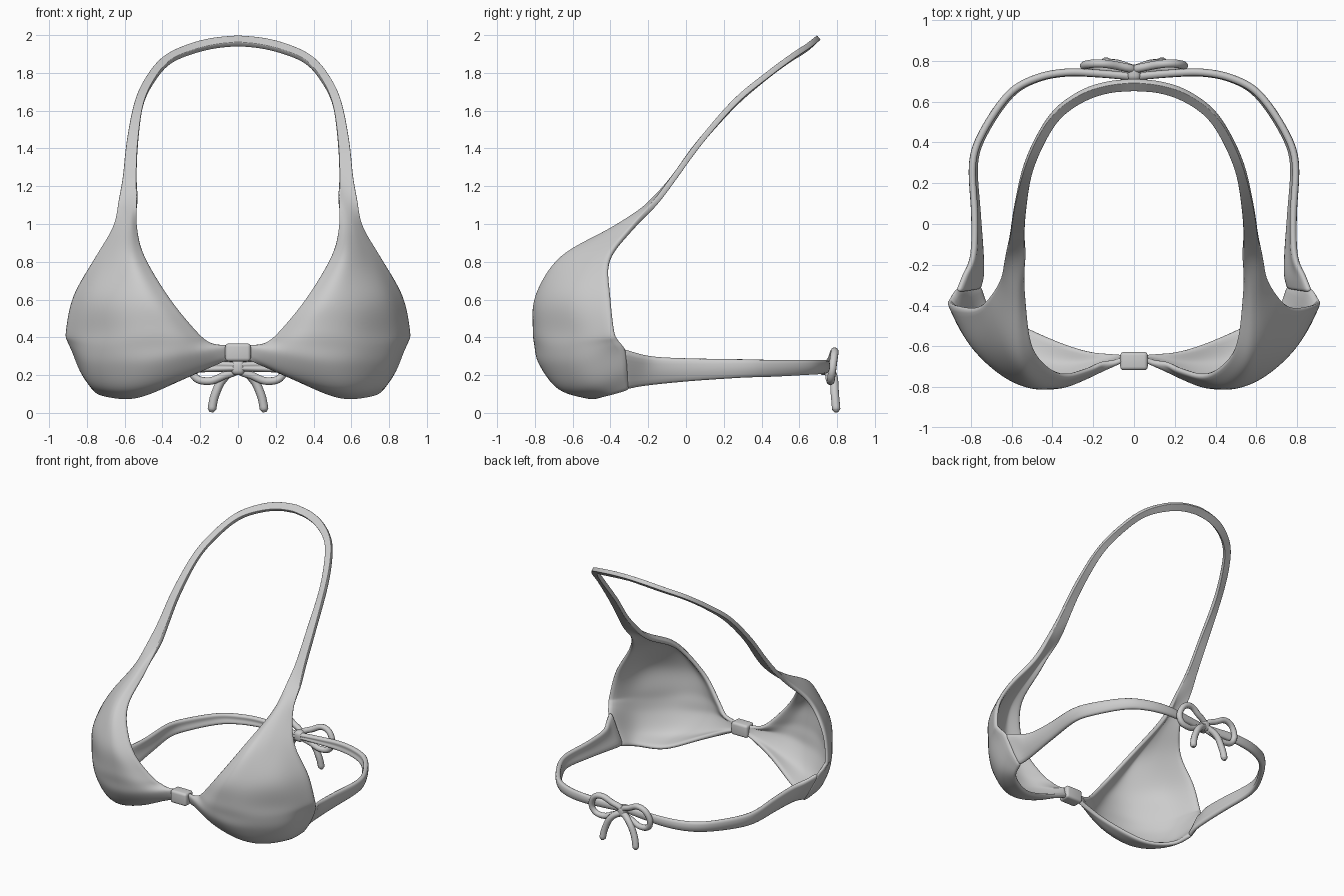
import bpy
from mathutils import Vector

if "Cube" in bpy.data.objects:
    bpy.data.objects.remove(bpy.data.objects["Cube"])


def spline(pts, n):
    """Smooth Catmull-Rom resampling through the points."""
    p = [Vector(q) for q in pts]
    p = [2 * p[0] - p[1]] + p + [2 * p[-1] - p[-2]]
    out = []
    for i in range(1, len(p) - 2):
        a, b, c, d = p[i - 1:i + 3]
        for k in range(n):
            t = k / n
            out.append(0.5 * (2 * b + (c - a) * t + (2 * a - 5 * b + 4 * c - d) * t ** 2
                              + (3 * b - a - 3 * c + d) * t ** 3))
    return out + [p[-2]]


def sheet(name, rows, nu, nv, thick):
    """Mirrored cloth sheet lofted through rows of points."""
    rows = [spline(r, nv) for r in rows]
    cols = [spline(c, nu) for c in zip(*rows)]
    w, h = len(cols), len(cols[0])
    verts = [cols[c][r] for r in range(h) for c in range(w)]
    faces = [(r * w + c, (r + 1) * w + c, (r + 1) * w + c + 1, r * w + c + 1)
             for r in range(h - 1) for c in range(w - 1)]
    me = bpy.data.meshes.new(name)
    me.from_pydata(verts, [], faces)
    me.polygons.foreach_set("use_smooth", [True] * len(faces))
    ob = bpy.data.objects.new(name, me)
    bpy.context.collection.objects.link(ob)
    m = ob.modifiers.new("mirror", 'MIRROR')
    m.use_clip = True
    s = ob.modifiers.new("thickness", 'SOLIDIFY')
    s.thickness, s.offset = thick, -1
    r = ob.modifiers.new("round", 'SUBSURF')
    r.levels = r.render_levels = 1
    return ob


def band(inner, outer, n):
    a, b = Vector(inner), Vector(outer)
    return [a.lerp(b, i / (n - 1)) for i in range(n)]


def cord(name, pts, radius, closed=False):
    cu = bpy.data.curves.new(name, 'CURVE')
    cu.dimensions = '3D'
    cu.bevel_depth, cu.bevel_resolution = radius, 3
    cu.use_fill_caps = True
    sp = cu.splines.new('BEZIER')
    sp.bezier_points.add(len(pts) - 1)
    for i, (bp, p) in enumerate(zip(sp.bezier_points, pts)):
        bp.co = p
        bp.handle_left_type = bp.handle_right_type = 'AUTO'
        if not closed and i == len(pts) - 1:
            bp.radius = 0.45
    sp.use_cyclic_u = closed
    sp.resolution_u = 6
    ob = bpy.data.objects.new(name, cu)
    bpy.context.collection.objects.link(ob)


def knot(name, loc, size, bevel):
    bpy.ops.mesh.primitive_cube_add(size=1, location=loc)
    ob = bpy.context.object
    ob.name = name
    ob.scale = size
    bpy.ops.object.transform_apply(location=False, rotation=False, scale=True)
    b = ob.modifiers.new("bevel", 'BEVEL')
    b.width, b.segments = bevel, 4
    bpy.ops.object.shade_smooth()


# Neck strap edges, from the nape down to the cup
neck = [((0, .65, 1.963), (0, .695, 2.0)), ((.12, .64, 1.95), (.13, .68, 1.988)),
        ((.24, .60, 1.92), (.255, .64, 1.957)), ((.355, .52, 1.87), (.385, .55, 1.897)),
        ((.435, .40, 1.78), (.475, .42, 1.80)), ((.50, .24, 1.64), (.545, .25, 1.66)),
        ((.53, .05, 1.43), (.59, .06, 1.44)), ((.537, -.08, 1.25), (.61, -.075, 1.255)),
        ((.535, -.20, 1.12), (.635, -.175, 1.12))]
# Cup cross rows, from neckline edge to side edge, down to the bottom rim
cup = [
    [(.53, -.35, .98), (.565, -.38, .99), (.60, -.37, .99), (.635, -.33, .99), (.665, -.29, .985)],
    [(.49, -.62, .83), (.56, -.665, .83), (.63, -.61, .83), (.70, -.51, .83), (.765, -.41, .82)],
    [(.35, -.75, .60), (.48, -.80, .62), (.63, -.745, .62), (.78, -.61, .62), (.88, -.405, .62)],
    [(.20, -.72, .42), (.38, -.81, .45), (.60, -.77, .44), (.81, -.585, .43), (.92, -.385, .43)],
    [(.13, -.685, .372), (.33, -.80, .36), (.60, -.76, .34), (.81, -.58, .345), (.91, -.36, .375)],
    [(.04, -.675, .36), (.32, -.78, .28), (.58, -.74, .24), (.80, -.56, .25), (.885, -.32, .325)],
    [(.04, -.675, .32), (.30, -.70, .185), (.56, -.66, .115), (.765, -.51, .14), (.84, -.31, .22)],
    [(.04, -.665, .282), (.28, -.61, .18), (.53, -.51, .072), (.71, -.42, .082), (.77, -.30, .115)],
]
sheet("cups_and_neck_strap", [band(a, b, 5) for a, b in neck] + cup, 4, 4, .03)

# Back strap edges (bottom, top), from the cup side round to the back
back = [((.77, -.31, .115), (.882, -.33, .335)), ((.755, -.24, .13), (.85, -.25, .31)),
        ((.76, -.13, .145), (.805, -.15, .296)), ((.775, .05, .163), (.797, .05, .29)),
        ((.79, .30, .18), (.807, .30, .287)), ((.735, .46, .185), (.75, .465, .284)),
        ((.61, .64, .195), (.62, .65, .284)), ((.48, .72, .20), (.48, .727, .284)),
        ((.33, .75, .205), (.33, .755, .285)), ((.17, .745, .21), (.17, .748, .28)),
        ((0, .73, .215), (0, .73, .275))]
strap = [band(b, a, 3) for a, b in back]
for i, row in enumerate(strap):  # slight outward belly so the strap reads as padded
    d = Vector((row[1].x, row[1].y, 0)).normalized()
    row[1] += d * (.012 if i > 1 else .004)
sheet("back_strap", strap[::-1], 4, 2, .034)

# Front wrap between the cups
knot("front_wrap", (0, -.672, .32), (.135, .09, .095), .018)

# Bow at the back
for s, side in ((1, "right"), (-1, "left")):
    cord("bow_loop_" + side, [(s * x, y, z) for x, y, z in (
        (.005, .755, .24), (.08, .775, .295), (.17, .787, .325), (.235, .78, .27),
        (.232, .77, .195), (.165, .765, .168), (.08, .758, .195))], .021, True)
    cord("bow_tail_" + side, [(s * x, y, z) for x, y, z in (
        (0, .755, .235), (.07, .78, .19), (.12, .788, .10), (.138, .795, .02),
        (.14, .796, .004))], .023)
knot("bow_knot", (0, .742, .24), (.07, .08, .08), .026)
